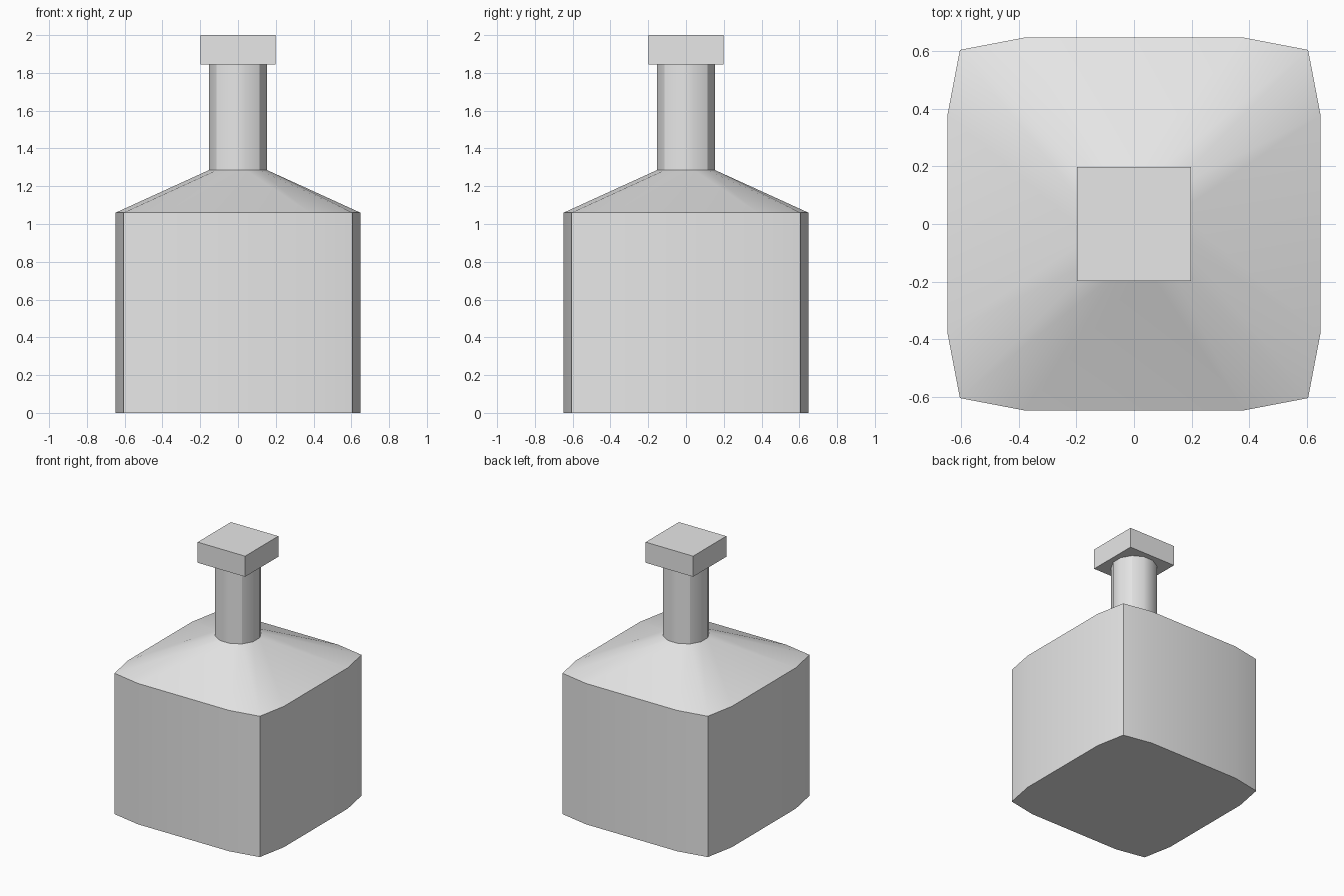
import bpy
import bmesh
import math

cube = bpy.data.objects.get("Cube")
if cube:
    bpy.data.objects.remove(cube, do_unlink=True)

grey = bpy.data.materials.new("light_grey")
grey.use_nodes = True
colour = (0.8, 0.8, 0.8, 1.0)
grey.diffuse_color = colour
grey.node_tree.nodes["Principled BSDF"].inputs["Base Color"].default_value = colour


def quarter_turns(side):
    """Repeat one side's three points around all four sides."""
    points = []
    for turn in range(4):
        for x, y in side:
            for _ in range(turn):
                x, y = -y, x
            points.append((x, y))
    return points


def loft(name, layers):
    """Skin (outline, height) layers; caps both ends and hardens the creases."""
    bm = bmesh.new()
    rings = [[bm.verts.new((x, y, z)) for x, y in outline] for outline, z in layers]
    n = len(rings[0])
    for low, high in zip(rings, rings[1:]):
        for i in range(n):
            j = (i + 1) % n
            bm.faces.new((low[i], low[j], high[j], high[i]))
    bm.faces.new(rings[0][::-1])
    bm.faces.new(rings[-1])
    bm.normal_update()
    for face in bm.faces:
        face.smooth = True
    for edge in bm.edges:
        a, b = edge.verts
        upright = abs(a.co.z - b.co.z) > 0.3
        at_corner = abs(abs(a.co.x) - abs(a.co.y)) < 0.001
        level = abs(a.co.z - b.co.z) < 0.001
        if level or (upright and at_corner):
            edge.smooth = False
    mesh = bpy.data.meshes.new(name)
    bm.to_mesh(mesh)
    bm.free()
    mesh.materials.append(grey)
    obj = bpy.data.objects.new(name, mesh)
    bpy.context.collection.objects.link(obj)
    return obj


# Bulging square outline for the body, round outline for the neck
body_outline = quarter_turns([(0.605, -0.605), (0.648, -0.38), (0.648, 0.38)])
neck_outline = quarter_turns(
    [(0.16 * math.cos(math.radians(a)), 0.16 * math.sin(math.radians(a))) for a in (-45, -15, 15)])

# Body, sloping shoulder and neck in one skin
loft("bottle", [(body_outline, 0), (body_outline, 1.06),
                (neck_outline, 1.285), (neck_outline, 1.845)])

# Square stopper
bpy.ops.mesh.primitive_cube_add(size=1, location=(0, 0, 1.9225))
stopper = bpy.context.object
stopper.name = "stopper"
stopper.scale = (0.395, 0.395, 0.155)
stopper.data.materials.append(grey)
